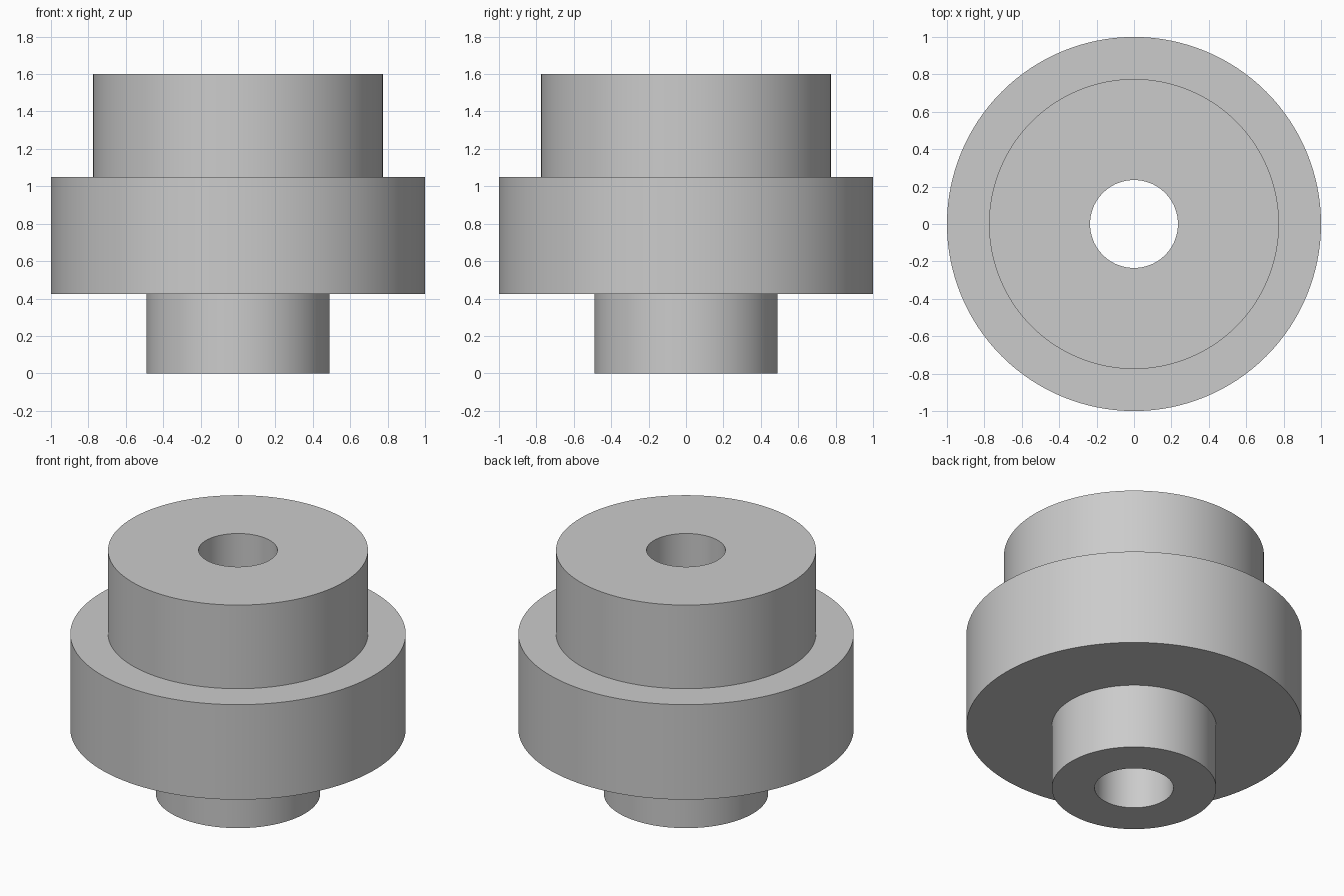
import bpy
import bmesh
import math

SEGMENTS = 128
BORE = 0.235
HUB, FLANGE, COLLAR = 0.49, 1.0, 0.775
Z_FLANGE, Z_COLLAR, Z_TOP = 0.425, 1.05, 1.6

cube = bpy.data.objects.get("Cube")
if cube:
    bpy.data.objects.remove(cube, do_unlink=True)

# Single plain grey
grey = bpy.data.materials.new("plain_grey")
grey.use_nodes = True
colour = (0.6, 0.6, 0.6, 1)
grey.diffuse_color = colour
grey.node_tree.nodes["Principled BSDF"].inputs["Base Color"].default_value = colour


def lathe(name, profile):
    """Revolve a closed (radius, height) profile about the z axis."""
    bm = bmesh.new()
    verts = [bm.verts.new((r, 0, z)) for r, z in profile]
    edges = [bm.edges.new((v, verts[i - 1])) for i, v in enumerate(verts)]
    bmesh.ops.spin(bm, geom=verts + edges, cent=(0, 0, 0), axis=(0, 0, 1),
                   angle=math.tau, steps=SEGMENTS, use_merge=True)
    bmesh.ops.remove_doubles(bm, verts=bm.verts, dist=1e-4)
    bmesh.ops.recalc_face_normals(bm, faces=bm.faces)
    mesh = bpy.data.meshes.new(name)
    bm.to_mesh(mesh)
    bm.free()
    mesh.materials.append(grey)
    obj = bpy.data.objects.new(name, mesh)
    bpy.context.collection.objects.link(obj)
    return obj


# Stepped body: narrow hub, wide flange and collar around a through bore
bushing = lathe("stepped_bushing", [
    (BORE, 0), (HUB, 0), (HUB, Z_FLANGE),
    (FLANGE, Z_FLANGE), (FLANGE, Z_COLLAR),
    (COLLAR, Z_COLLAR), (COLLAR, Z_TOP), (BORE, Z_TOP)])

bpy.ops.object.select_all(action="DESELECT")
bushing.select_set(True)
bpy.context.view_layer.objects.active = bushing
bpy.ops.object.shade_smooth_by_angle(angle=math.radians(30))
